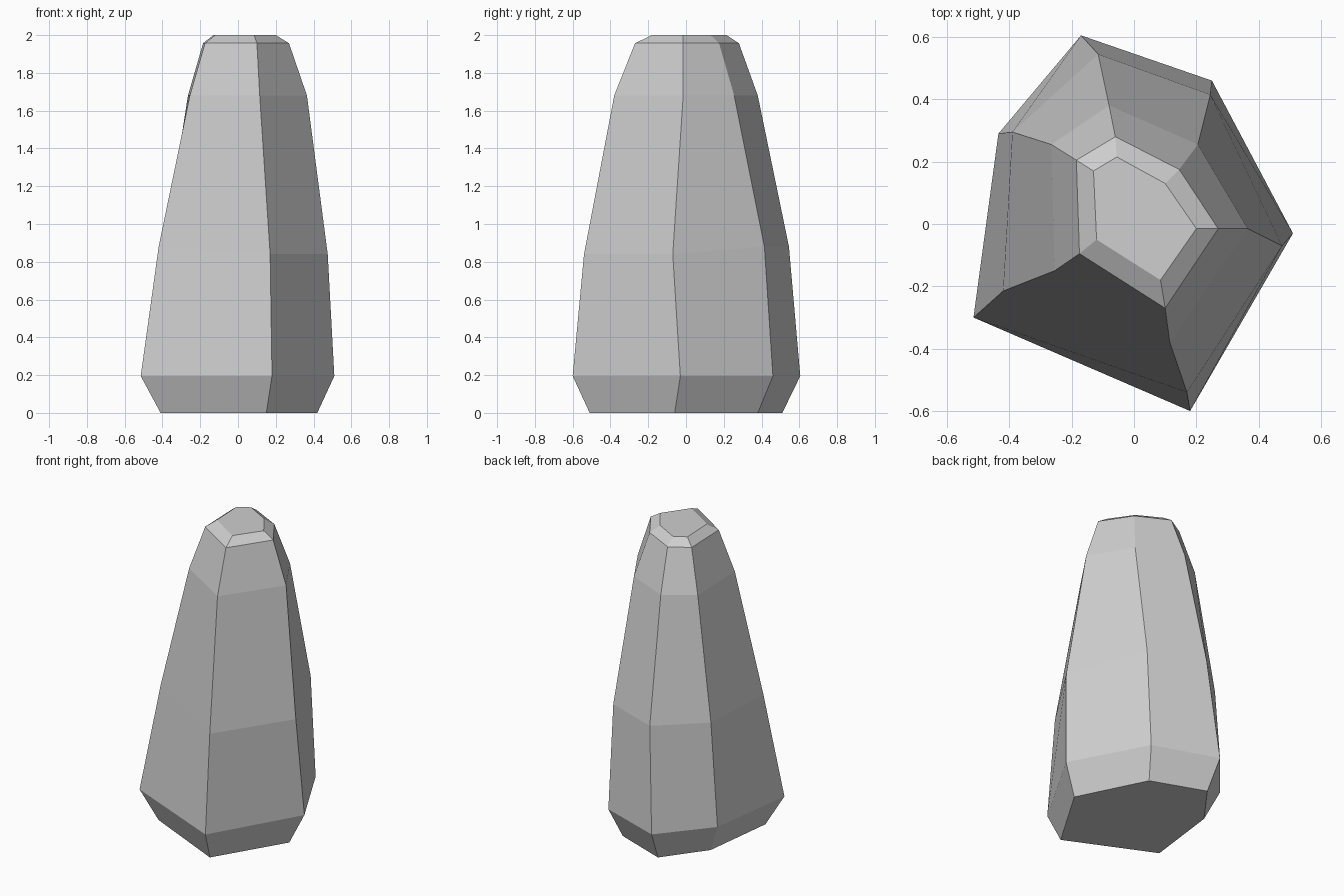
import bpy
import bmesh

cube = bpy.data.objects.get("Cube")
if cube:
    bpy.data.objects.remove(cube, do_unlink=True)

# Stone material
stone = bpy.data.materials.new("stone_grey")
stone.use_nodes = True
colour = (0.62, 0.62, 0.62, 1.0)
stone.diffuse_color = colour
shader = stone.node_tree.nodes["Principled BSDF"]
shader.inputs["Base Color"].default_value = colour
shader.inputs["Roughness"].default_value = 0.9

# Irregular six-sided cross-sections, from the chamfered foot to the flat tip.
# Corners run counter-clockwise, starting at the front one.
base_height, foot_height, waist_height = 0.0, 0.195, 0.84
shoulder_height, crown_height, tip_height = 1.68, 1.957, 2.0
sections = [
    (base_height, [(.15, -.51), (.42, -.06), (.20, .38), (-.15, .51), (-.35, .24), (-.41, -.25)]),
    (foot_height, [(.18, -.60), (.51, -.03), (.25, .46), (-.17, .605), (-.435, .29), (-.515, -.30)]),
    (waist_height, [(.17, -.54), (.475, -.07), (.245, .415), (-.115, .545), (-.39, .295), (-.42, -.215)]),
    (shoulder_height, [(.115, -.38), (.365, -.015), (.205, .255), (-.08, .38), (-.265, .255), (-.255, -.15)]),
    (crown_height, [(.10, -.27), (.27, -.015), (.145, .175), (-.06, .28), (-.185, .205), (-.175, -.095)]),
    (tip_height, [(.085, -.18), (.20, -.015), (.10, .13), (-.055, .215), (-.13, .17), (-.12, -.05)]),
]
# The waist sits a little higher around the back and left-hand corners
waist_lift = [0, 0, .04, .04, .04, .04]


def corner_height(height, corner):
    return height + (waist_lift[corner] if height == waist_height else 0)


# Loft the sections into one closed faceted rock
bm = bmesh.new()
rings = []
for height, corners in sections:
    rings.append([bm.verts.new((x, y, corner_height(height, i)))
                  for i, (x, y) in enumerate(corners)])

for lower, upper in zip(rings, rings[1:]):
    count = len(lower)
    for i in range(count):
        j = (i + 1) % count
        bm.faces.new((lower[i], lower[j], upper[j], upper[i]))

bm.faces.new(reversed(rings[0]))
bm.faces.new(rings[-1])
bmesh.ops.recalc_face_normals(bm, faces=bm.faces)

mesh = bpy.data.meshes.new("standing_rock")
bm.to_mesh(mesh)
bm.free()
mesh.materials.append(stone)
rock = bpy.data.objects.new("standing_rock", mesh)
bpy.context.collection.objects.link(rock)
